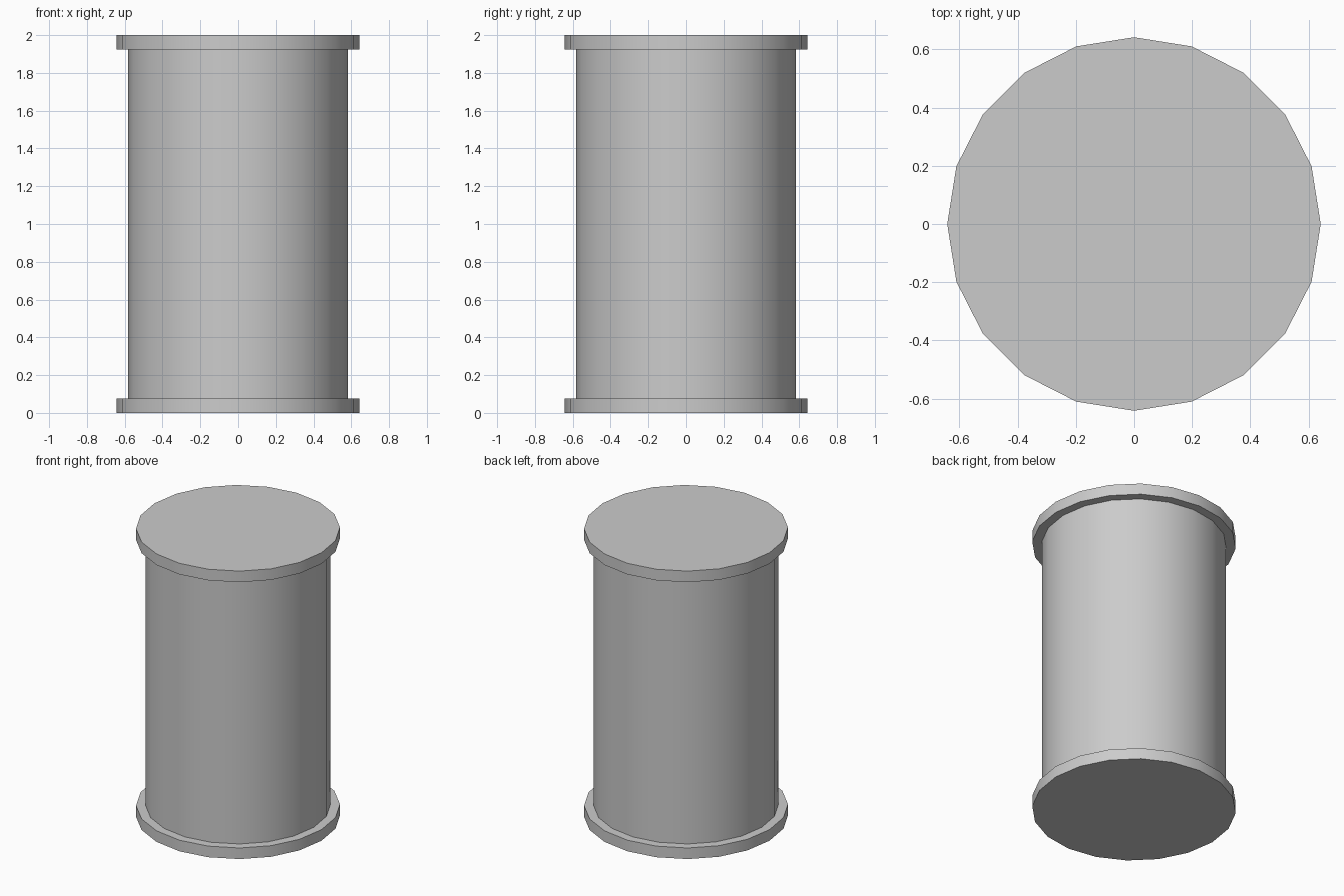
import bpy
import math

if "Cube" in bpy.data.objects:
    bpy.data.objects.remove(bpy.data.objects["Cube"])

SIDES = 20


def disc(name, radius, z0, z1):
    """Smooth-sided 20-gon cylinder between two heights."""
    bpy.ops.mesh.primitive_cylinder_add(
        vertices=SIDES, radius=radius, depth=z1 - z0,
        location=(0, 0, (z0 + z1) / 2))
    obj = bpy.context.object
    obj.name = name
    bpy.ops.object.shade_smooth_by_angle(angle=math.radians(30))
    return obj


# Main drum body
disc("drum_body", 0.582, 0.077, 1.923)

# Wider end flanges
disc("bottom_flange", 0.642, 0.0, 0.077)
disc("top_flange", 0.642, 1.923, 2.0)
